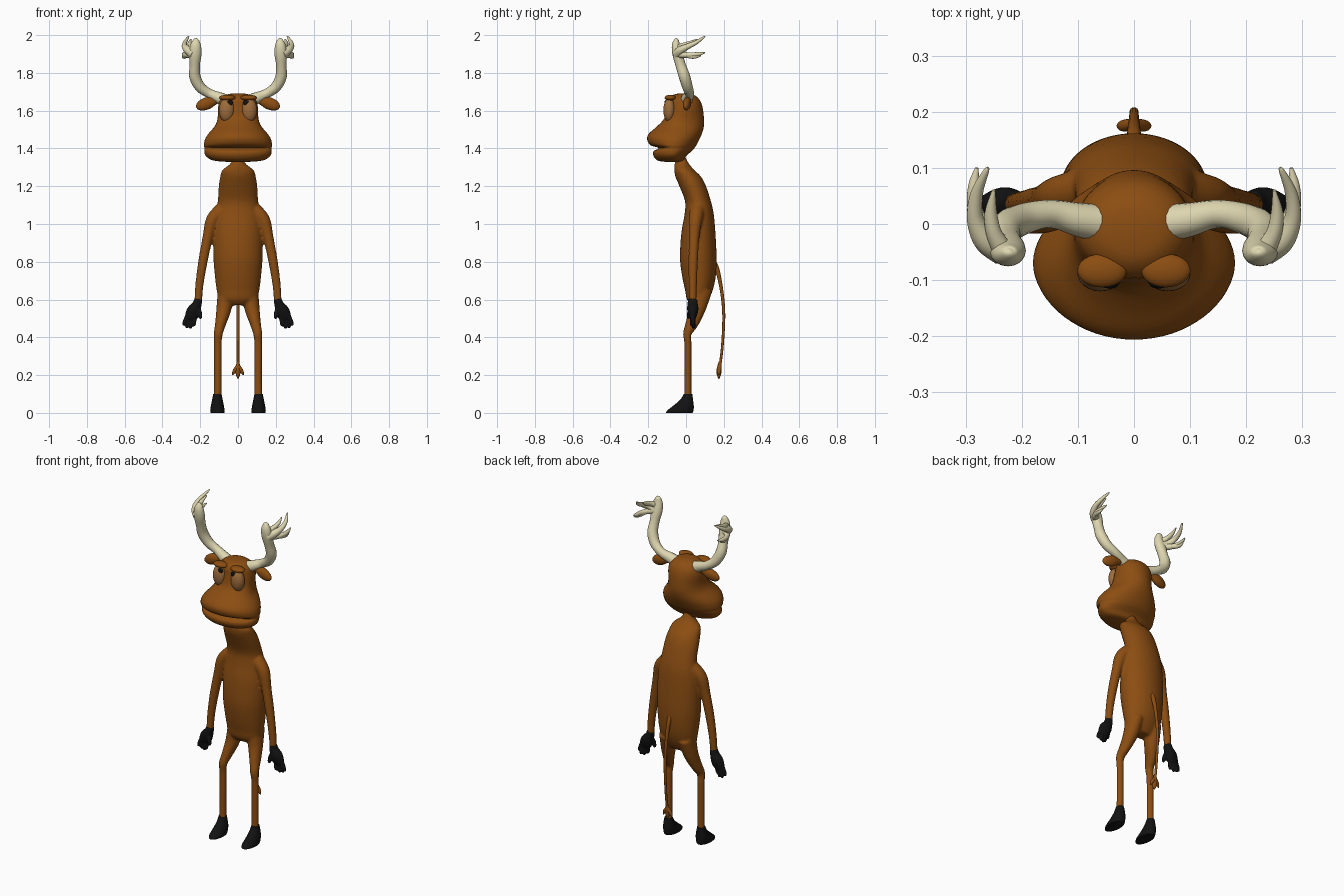
import bpy, bmesh, math
from mathutils import Vector


def material(name, rgb):
    m = bpy.data.materials.new(name)
    m.diffuse_color = (*rgb, 1)
    return m


BROWN = material("brown fur", (0.26, 0.075, 0.006))
BLACK = material("black hoof", (0.006, 0.006, 0.006))
BONE = material("antler bone", (0.74, 0.68, 0.44))
TAN = material("eyelid tan", (0.34, 0.15, 0.045))


def spline(rows, n):
    """Catmull-Rom through rows of numbers."""
    out = []
    for i in range(len(rows) - 1):
        p = [rows[max(i - 1, 0)], rows[i], rows[i + 1], rows[min(i + 2, len(rows) - 1)]]
        for k in range(n):
            t = k / n
            out.append([0.5 * (2 * b + (c - a) * t + (2 * a - 5 * b + 4 * c - d) * t * t
                               + (3 * b - a - 3 * c + d) * t ** 3) for a, b, c, d in zip(*p)])
    out.append(list(rows[-1]))
    return out


def skin(bm, rings, mirror):
    for s in ((1, -1) if mirror else (1,)):
        vs = [[bm.verts.new((s * p[0], p[1], p[2])) for p in r] for r in rings]
        n = len(vs[0])
        for a, b in zip(vs, vs[1:]):
            for i in range(n):
                bm.faces.new((a[i], a[(i + 1) % n], b[(i + 1) % n], b[i]))
        bm.faces.new(vs[0])
        bm.faces.new(vs[-1])


def loft(bm, rows, cx=0, mirror=False, n=4, sides=40):
    """Horizontal egg sections: z, half width, front y, back y, y of widest point."""
    rings = []
    for z, hx, yf, yb, ym in spline(rows, n):
        ring = []
        for i in range(sides):
            a = 2 * math.pi * i / sides
            c = math.sin(a)
            ring.append((cx + hx * math.cos(a), ym + c * ((yb - ym) if c > 0 else (ym - yf)), z))
        rings.append(ring)
    skin(bm, rings, mirror)


def tube(bm, rows, ref=(0, 1, 0), mirror=False, n=5, sides=16):
    """Sweep: x, y, z, radius along ref, radius across it."""
    pts = spline([r if len(r) == 5 else (*r, r[3]) for r in rows], n)
    rings = []
    for i, (x, y, z, ra, rb) in enumerate(pts):
        t = (Vector(pts[min(i + 1, len(pts) - 1)][:3]) - Vector(pts[max(i - 1, 0)][:3])).normalized()
        u = Vector(ref)
        u = (u - t * u.dot(t)).normalized()
        w = t.cross(u)
        rings.append([Vector((x, y, z)) + u * ra * math.cos(a) + w * rb * math.sin(a)
                      for a in (2 * math.pi * k / sides for k in range(sides))])
    skin(bm, rings, mirror)


def ball(bm, centre, radii):
    for s in (1, -1):
        r = bmesh.ops.create_uvsphere(bm, u_segments=24, v_segments=16, radius=1)
        for v in r["verts"]:
            v.co = [c + k * q for c, k, q in zip((s * centre[0], *centre[1:]), radii, v.co)]


def finish(name, bm, mat, voxel=0):
    bmesh.ops.recalc_face_normals(bm, faces=bm.faces)
    me = bpy.data.meshes.new(name)
    bm.to_mesh(me)
    bm.free()
    me.materials.append(mat)
    ob = bpy.data.objects.new(name, me)
    bpy.context.collection.objects.link(ob)
    bpy.ops.object.select_all(action='DESELECT')
    ob.select_set(True)
    bpy.context.view_layer.objects.active = ob
    if voxel:  # fuse overlapping pieces into one skin
        m = ob.modifiers.new("fuse", 'REMESH')
        m.mode, m.voxel_size = 'VOXEL', voxel
        s = ob.modifiers.new("soften", 'SMOOTH')
        s.factor, s.iterations = 0.5, 5
        for mod in ("fuse", "soften"):
            bpy.ops.object.modifier_apply(modifier=mod)
    bpy.ops.object.shade_smooth_by_angle(angle=math.radians(60))


# Body: torso, arms and legs in one skin
bm = bmesh.new()
torso = [(1.36, .025, -.05, -.005), (1.32, .04, -.06, .015), (1.285, .083, -.062, .045),
         (1.25, .094, -.056, .08), (1.2, .102, -.035, .106), (1.12, .107, -.005, .132),
         (1.05, .12, -.008, .147), (.95, .13, -.025, .156), (.82, .13, -.032, .162),
         (.72, .122, -.02, .157), (.65, .113, -.005, .142), (.6, .1, .005, .12), (.57, .07, .03, .1)]
loft(bm, [(z, h, f, b, (f + b) / 2) for z, h, f, b in torso])
tube(bm, [(.09, .06, 1.07, .04), (.135, .05, 1.02, .036), (.16, .043, .93, .028), (.186, .038, .8, .025),
          (.204, .036, .68, .022), (.212, .035, .58, .02)], mirror=True)
tube(bm, [(.062, .08, .65, .06, .045), (.075, .06, .55, .044, .04), (.093, .03, .47, .034, .029),
          (.104, .007, .42, .023, .024), (.107, .01, .36, .019, .021), (.107, .01, .2, .019, .02),
          (.108, .01, .08, .019, .021)], mirror=True)
finish("body", bm, BROWN, .007)

# Head with broad muzzle and mouth groove
bm = bmesh.new()
loft(bm, [(1.328, .04, -.1, -.04, -.07), (1.336, .13, -.15, -.015, -.07), (1.36, .17, -.172, 0, -.07),
          (1.385, .178, -.172, .03, -.07), (1.402, .177, -.145, .045, -.07), (1.418, .18, -.19, .055, -.07),
          (1.45, .174, -.206, .072, -.07), (1.48, .155, -.195, .085, -.065), (1.52, .122, -.15, .095, -.05),
          (1.56, .108, -.115, .095, -.03), (1.62, .105, -.1, .087, -.01), (1.66, .093, -.093, .07, -.01),
          (1.685, .06, -.065, .04, -.01), (1.692, .015, -.025, .005, -.01)], sides=64)
finish("head", bm, BROWN)

# Ears
bm = bmesh.new()
tube(bm, [(.09, .01, 1.655, .012, .012), (.12, .01, 1.652, .016, .02), (.16, .006, 1.64, .022, .032),
          (.195, .002, 1.627, .018, .028), (.215, 0, 1.62, .01, .015), (.221, 0, 1.618, .002, .003)], mirror=True)
finish("ears", bm, BROWN)

# Eyelids, pupils and brows
bm = bmesh.new()
ball(bm, (.06, -.088, 1.603), (.041, .032, .064))
finish("eyelids", bm, TAN)
bm = bmesh.new()
ball(bm, (.043, -.106, 1.642), (.016, .009, .014))
finish("pupils", bm, BLACK)
bm = bmesh.new()
ball(bm, (.057, -.083, 1.668), (.044, .03, .016))
finish("brows", bm, BROWN)

# Antlers: curved beam plus backward tines
bm = bmesh.new()
tube(bm, [(.07, .003, 1.655, .033), (.1, .008, 1.668, .03), (.15, .018, 1.69, .025), (.2, .008, 1.725, .028),
          (.228, -.008, 1.78, .03), (.229, -.028, 1.84, .027), (.226, -.045, 1.9, .027, .033),
          (.224, -.053, 1.945, .022, .028), (.222, -.05, 1.975, .012, .015), (.221, -.047, 1.982, .003)],
     mirror=True)
tube(bm, [(.235, -.045, 1.9, .028), (.265, -.028, 1.92, .022), (.283, .01, 1.94, .015),
          (.28, .055, 1.962, .011), (.263, .095, 1.99, .005), (.26, .1, 1.994, .001)], (0, 0, 1), True)
tube(bm, [(.235, -.04, 1.9, .022), (.265, -.015, 1.895, .016), (.284, .03, 1.896, .013),
          (.285, .07, 1.9, .01), (.28, .1, 1.907, .003)], (0, 0, 1), True)
tube(bm, [(.265, -.015, 1.9, .014), (.28, .02, 1.888, .012), (.288, .05, 1.885, .009),
          (.286, .078, 1.89, .003)], (0, 0, 1), True)
tube(bm, [(.235, -.045, 1.93, .018), (.25, -.015, 1.945, .014), (.255, .02, 1.958, .011),
          (.25, .06, 1.978, .003)], (0, 0, 1), True)
finish("antlers", bm, BONE)

# Gloved hands: palm, thumb and four fingers
bm = bmesh.new()
tube(bm, [(.21, .035, .602, .024, .021), (.217, .035, .575, .028, .025), (.232, .036, .545, .03, .036),
          (.245, .036, .515, .022, .036), (.25, .036, .495, .014, .028)], mirror=True)
for x0, x1, z1, y in ((.27, .288, .462, .035), (.257, .272, .449, .042), (.243, .253, .447, .038),
                      (.228, .235, .458, .03)):
    tube(bm, [(x0 - .015, .036, .54, .012), (x0, .036, .51, .012), (x1 - .003, y, z1 + .015, .0105),
              (x1, y, z1, .006)], mirror=True, sides=10)
tube(bm, [(.222, .03, .565, .014), (.206, .02, .54, .013), (.2, .015, .512, .011), (.199, .014, .497, .006)],
     mirror=True, sides=10)
finish("hands", bm, BLACK, .004)

# Hooves
bm = bmesh.new()
loft(bm, [(.1, .022, -.012, .034, .01), (.07, .028, -.03, .037, .01), (.04, .034, -.065, .041, 0),
          (.012, .038, -.1, .04, -.03), (0, .036, -.106, .034, -.03)], cx=.109, mirror=True)
finish("hooves", bm, BLACK)

# Tail with a three-lobed tuft
bm = bmesh.new()
tube(bm, [(0, .145, .8, .012), (0, .165, .76, .012), (0, .188, .65, .009), (0, .2, .52, .008),
          (0, .193, .36, .007), (0, .18, .25, .007)], (1, 0, 0))
tube(bm, [(0, .18, .27, .007), (0, .176, .235, .013), (0, .174, .205, .012), (0, .174, .18, .002)], (1, 0, 0))
tube(bm, [(0, .18, .255, .007), (.012, .176, .232, .011), (.022, .175, .215, .009), (.029, .175, .2, .002)],
     mirror=True)
finish("tail", bm, BROWN)
